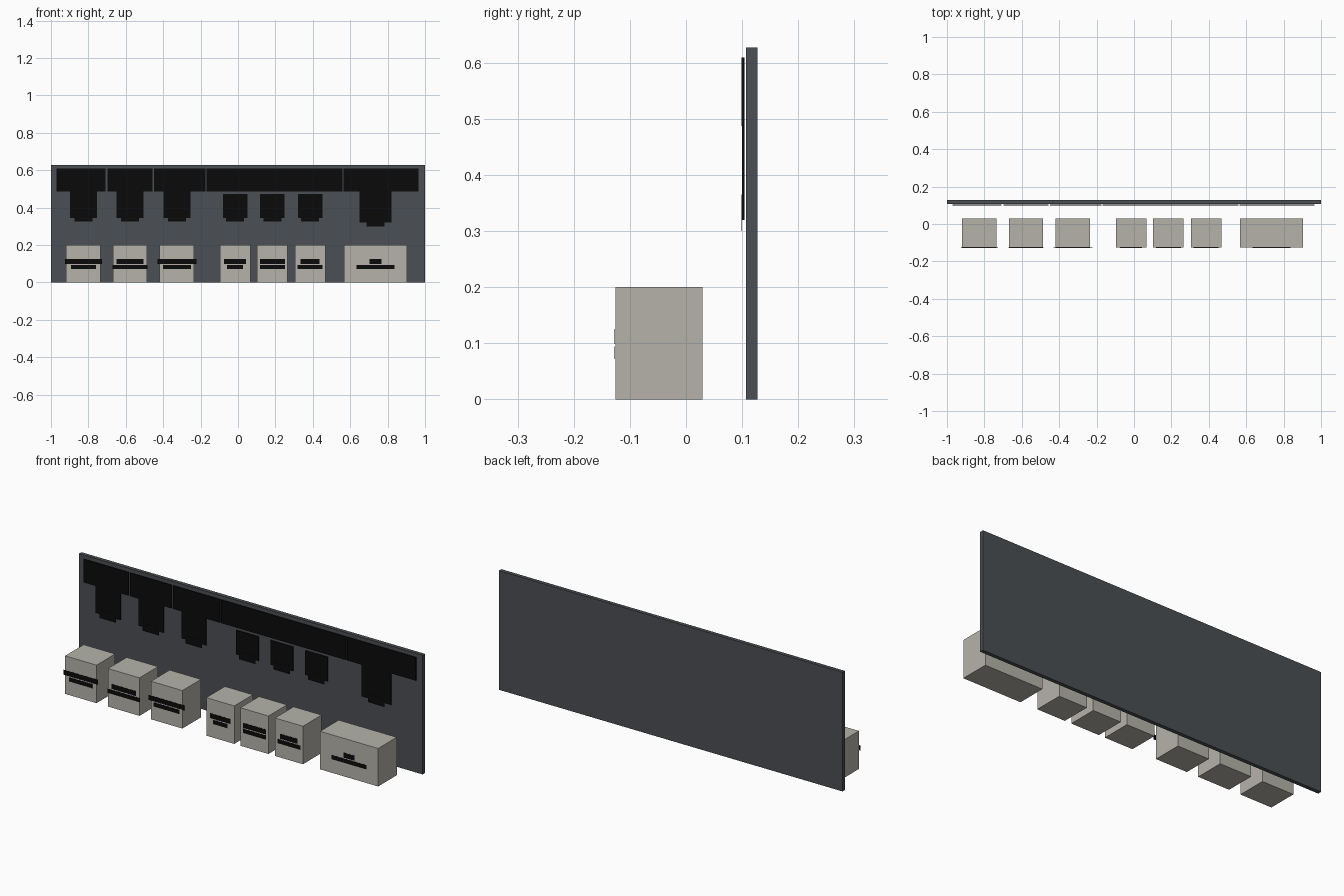
import bpy

if "Cube" in bpy.data.objects:
    bpy.data.objects.remove(bpy.data.objects["Cube"], do_unlink=True)


def material(name, color):
    mat = bpy.data.materials.new(name)
    mat.use_nodes = True
    mat.diffuse_color = (*color, 1)
    bsdf = next(n for n in mat.node_tree.nodes if n.type == "BSDF_PRINCIPLED")
    bsdf.inputs["Base Color"].default_value = (*color, 1)
    return mat


SLATE = material("slate grey", (0.07, 0.078, 0.087))
STONE = material("warm stone", (0.46, 0.45, 0.40))
BLACK = material("black", (0.003, 0.003, 0.003))


def box(name, x, y, z, mat):
    """Axis-aligned box from (low, high) ranges."""
    ranges = (x, y, z)
    bpy.ops.mesh.primitive_cube_add(size=1, location=[(a + b) / 2 for a, b in ranges])
    obj = bpy.context.object
    obj.name = name
    obj.scale = [b - a for a, b in ranges]
    bpy.ops.object.transform_apply(location=False, rotation=False, scale=True)
    obj.data.materials.append(mat)
    return obj


def span(center, width):
    return center - width / 2, center + width / 2


# Back wall
box("back_wall", (-1, 1), (0.107, 0.127), (0, 0.627), SLATE)

# Header strips along the top of the wall
headers = [(-0.97, -0.708), (-0.698, -0.457), (-0.449, -0.174),
           (-0.168, 0.559), (0.564, 0.965)]
for i, x in enumerate(headers):
    box(f"header_panel_{i + 1}", x, (0.099, 0.104), (0.487, 0.609), BLACK)

# Bays: counter centre and width, upper and lower label widths, panel centre and size
SMALL, LARGE = (0.131, 0.473, 0.345), (0.171, 0.487, 0.32)
TALL = (0.144, 0.487, 0.345)
bays = [
    (-0.827, 0.183, 0.198, 0.134, TALL),
    (-0.577, 0.183, 0.144, 0.187, TALL),
    (-0.327, 0.183, 0.208, 0.150, TALL),
    (-0.015, 0.163, 0.118, 0.086, SMALL),
    (0.184, 0.163, 0.134, 0.134, SMALL),
    (0.385, 0.163, 0.102, 0.134, SMALL),
    (0.735, 0.338, 0.064, 0.203, LARGE),
]
for i, (cx, width, upper, lower, (panel, top, bottom)) in enumerate(bays):
    n = i + 1
    box(f"counter_{n}", span(cx, width), (-0.126, 0.029), (0, 0.2), STONE)
    box(f"upper_label_{n}", span(cx, upper), (-0.127, -0.1262), (0.099, 0.125), BLACK)
    box(f"lower_label_{n}", span(cx, lower), (-0.127, -0.1262), (0.072, 0.094), BLACK)
    # Wall panel with a narrower thin tab below it
    box(f"wall_panel_{n}", span(cx, panel), (0.1, 0.104), (bottom, top), BLACK)
    box(f"panel_tab_{n}", span(cx, 0.096), (0.099, 0.0998),
        (bottom - 0.02, bottom + 0.02), BLACK)
